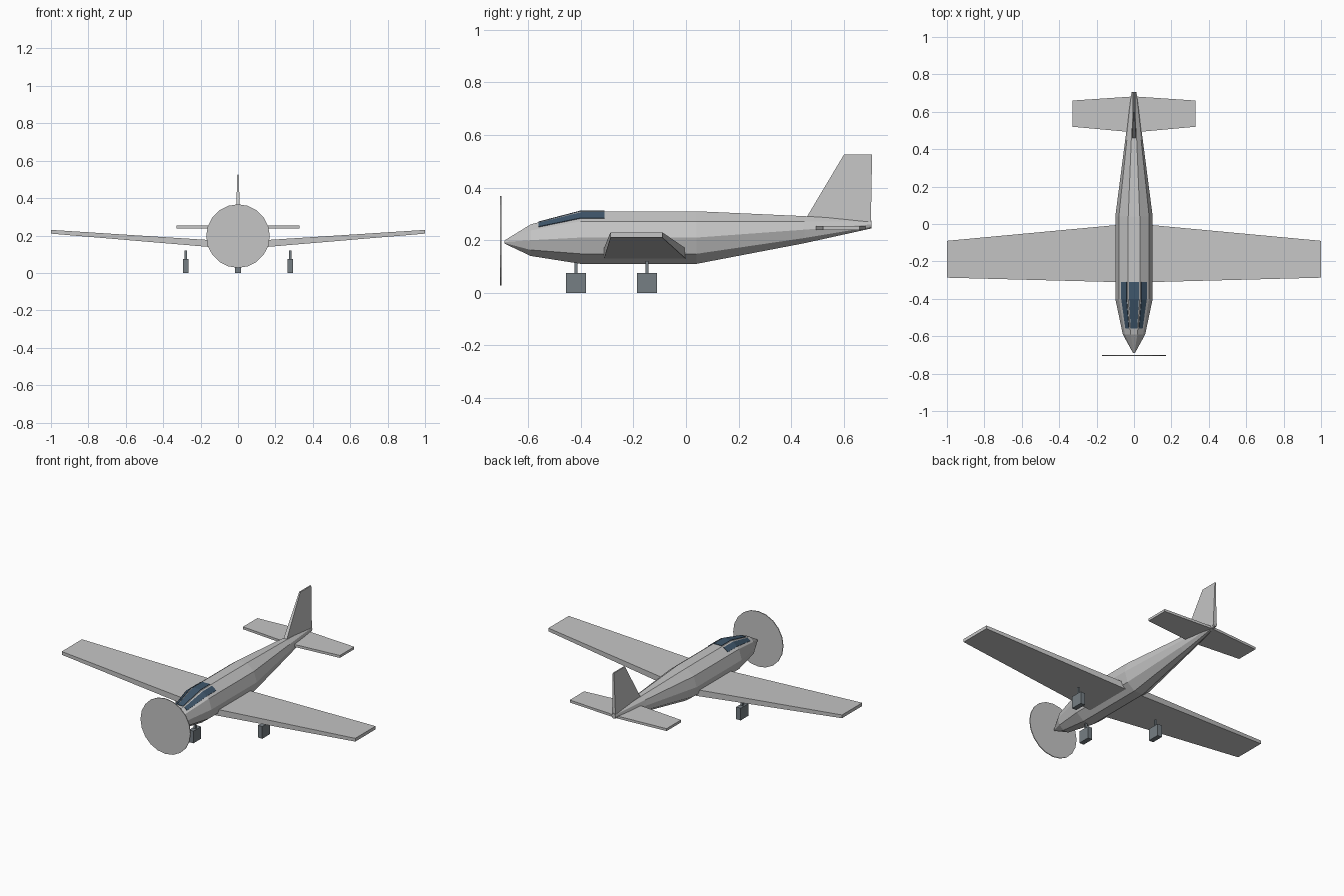
import bpy, bmesh
from math import sin, cos, radians, pi
from mathutils import Vector, Matrix

cube = bpy.data.objects.get("Cube")
if cube:
    bpy.data.objects.remove(cube, do_unlink=True)


def material(name, rgb):
    m = bpy.data.materials.new(name)
    m.use_nodes = True
    m.diffuse_color = (*rgb, 1)
    bsdf = next(n for n in m.node_tree.nodes if n.type == 'BSDF_PRINCIPLED')
    bsdf.inputs["Base Color"].default_value = (*rgb, 1)
    bsdf.inputs["Roughness"].default_value = 0.7
    return m


paint = material("light_grey_paint", (0.56, 0.56, 0.56))
gear_grey = material("dark_gear_grey", (0.18, 0.21, 0.23))
glass = material("blue_glass", (0.05, 0.095, 0.15))


def finish(name, bm, mat):
    bmesh.ops.recalc_face_normals(bm, faces=bm.faces)
    mesh = bpy.data.meshes.new(name)
    bm.to_mesh(mesh)
    bm.free()
    mesh.materials.append(mat)
    ob = bpy.data.objects.new(name, mesh)
    bpy.context.collection.objects.link(ob)
    return ob


def loft(name, rings, mat):
    """Skin a closed solid through rings of equal point count."""
    bm = bmesh.new()
    loops = [[bm.verts.new(p) for p in ring] for ring in rings]
    n = len(loops[0])
    for a, b in zip(loops, loops[1:]):
        for i in range(n):
            j = (i + 1) % n
            bm.faces.new((a[i], a[j], b[j], b[i]))
    bm.faces.new(loops[0])
    bm.faces.new(loops[-1])
    return finish(name, bm, mat)


def box(name, centre, size, mat):
    bm = bmesh.new()
    bmesh.ops.create_cube(bm, size=1)
    bmesh.ops.scale(bm, vec=size, verts=bm.verts)
    bmesh.ops.translate(bm, vec=centre, verts=bm.verts)
    return finish(name, bm, mat)


# Fuselage: ten-sided hull, stations are (y, centre z, half width, half height)
stations = [
    (-0.69, 0.193, 0.005, 0.006),
    (-0.59, 0.20, 0.06, 0.063),
    (-0.40, 0.21, 0.10, 0.105),
    (0.04, 0.21, 0.10, 0.105),
    (0.45, 0.24, 0.047, 0.054),
    (0.705, 0.26, 0.013, 0.016),
]


def hull_point(station, k):
    y, zc, rx, rz = station
    a = radians(18 + 36 * k)
    return Vector((rx * sin(a), y, zc + rz * cos(a)))


loft("fuselage", [[hull_point(s, k) for k in range(10)] for s in stations], paint)


# Canopy glass: thin plates lying on the upper hull facets
def station_at(y):
    for a, b in zip(stations, stations[1:]):
        if a[0] <= y <= b[0]:
            t = (y - a[0]) / (b[0] - a[0])
            return tuple(p + (q - p) * t for p, q in zip(a, b))


def pane(name, facet, start, end):
    rings = []
    for y in (-0.56, -0.40, -0.31):
        s = station_at(y)
        p, q = hull_point(s, facet - 1), hull_point(s, facet)
        normal = Vector((q.z - p.z, 0, p.x - q.x)).normalized()
        if normal.z < 0:
            normal.negate()
        a, b = p.lerp(q, start), p.lerp(q, end)
        rings.append([a - normal * 0.002, b - normal * 0.002,
                      b + normal * 0.003, a + normal * 0.003])
    loft(name, rings, glass)


pane("canopy_top_pane", 0, 0.08, 0.92)
pane("canopy_left_pane", 1, 0.15, 0.72)
pane("canopy_right_pane", -1, 0.28, 0.85)


# Wing and tailplane: tapered slabs, sections are (x, front y, back y, bottom z, top z)
def slab(name, root, tip):
    rings = []
    for side, (x, y0, y1, z0, z1) in ((-1, tip), (0, root), (1, tip)):
        rings.append([(side * x, y0, z0), (side * x, y1, z0),
                      (side * x, y1, z1), (side * x, y0, z1)])
    loft(name, rings, paint)


slab("wing", (0, -0.313, 0.003, 0.126, 0.166), (1, -0.287, -0.09, 0.21, 0.23))
slab("tailplane", (0, 0.49, 0.682, 0.238, 0.253), (0.33, 0.52, 0.66, 0.238, 0.253))

# Fin: tapering upward
fin = []
for z, y0, y1, half in ((0.25, 0.436, 0.702, 0.012), (0.525, 0.60, 0.707, 0.004)):
    fin.append([(-half, y0, z), (half, y0, z), (half, y1, z), (-half, y1, z)])
loft("fin", fin, paint)

# Propeller disc
bm = bmesh.new()
bmesh.ops.create_cone(bm, cap_ends=True, segments=20, radius1=0.17, radius2=0.17,
                      depth=0.005,
                      matrix=Matrix.Translation((0, -0.704, 0.197)) @ Matrix.Rotation(pi / 2, 4, 'X'))
finish("propeller_disc", bm, paint)

# Landing gear: block wheels on short struts
for label, x, y in (("nose", 0, -0.418), ("left", 0.28, -0.148), ("right", -0.28, -0.148)):
    box(label + "_wheel", (x, y, 0.0375), (0.03, 0.075, 0.075), gear_grey)
    box(label + "_strut", (x, y, 0.096), (0.013, 0.012, 0.05), gear_grey)
